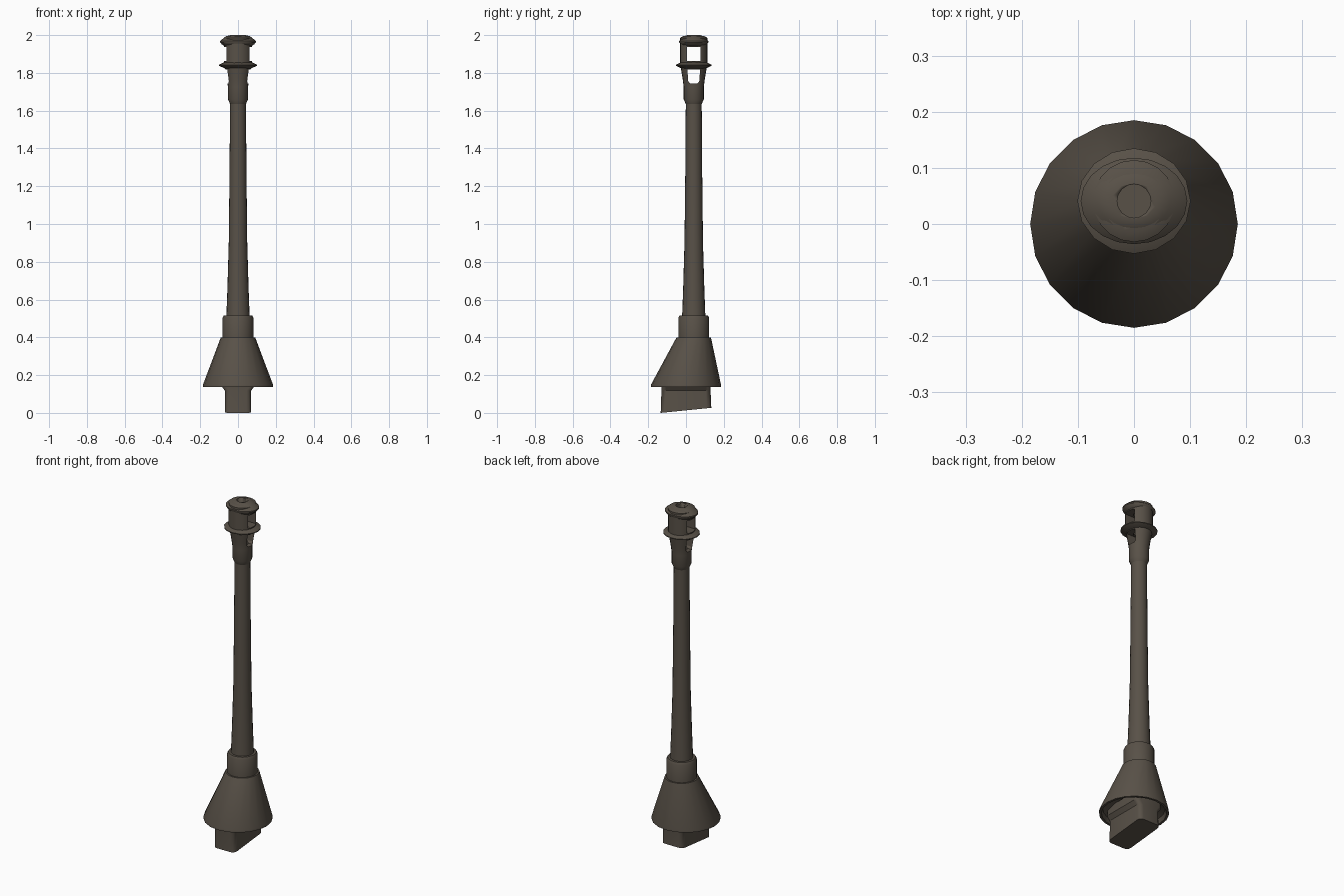
import bpy, bmesh, math

old = bpy.data.objects.get("Cube")
if old:
    bpy.data.objects.remove(old, do_unlink=True)

AXIS = 0.041  # y of the barrel axis

paint = bpy.data.materials.new("dark_brown_grey")
colour = (0.098, 0.082, 0.064, 1)
paint.diffuse_color = colour
paint.use_nodes = True
paint.node_tree.nodes["Principled BSDF"].inputs["Base Color"].default_value = colour


def finish(name, bm, smooth=True):
    bmesh.ops.recalc_face_normals(bm, faces=bm.faces)
    mesh = bpy.data.meshes.new(name)
    bm.to_mesh(mesh)
    bm.free()
    mesh.materials.append(paint)
    ob = bpy.data.objects.new(name, mesh)
    bpy.context.collection.objects.link(ob)
    if smooth:
        bpy.ops.object.select_all(action='DESELECT')
        ob.select_set(True)
        bpy.context.view_layer.objects.active = ob
        bpy.ops.object.shade_smooth_by_angle(angle=math.radians(35))
    return ob


def loft(name, rings, smooth=True):
    """Skin a list of equal-sized point rings and close both ends."""
    bm = bmesh.new()
    loops = [[bm.verts.new(p) for p in ring] for ring in rings]
    n = len(loops[0])
    for a, b in zip(loops, loops[1:]):
        for i in range(n):
            j = (i + 1) % n
            bm.faces.new((a[i], a[j], b[j], b[i]))
    bm.faces.new(loops[0])
    bm.faces.new(loops[-1])
    return finish(name, bm, smooth)


def circle(r, z, cy=AXIS, sides=20, sy=1):
    turn = [2 * math.pi * i / sides for i in range(sides)]
    return [(r * math.cos(t), cy + sy * r * math.sin(t), z) for t in turn]


def lathe(name, profile, sides=20, sy=1):
    return loft(name, [circle(r, z, sides=sides, sy=sy) for r, z in profile])


def cut(ob, cutter):
    cutter.hide_render = True
    cutter.hide_set(True)
    mod = ob.modifiers.new("cut", 'BOOLEAN')
    mod.operation, mod.solver, mod.object = 'DIFFERENCE', 'EXACT', cutter
    bpy.context.view_layer.update()
    done = bpy.data.meshes.new_from_object(
        ob.evaluated_get(bpy.context.evaluated_depsgraph_get()))
    ob.modifiers.clear()
    ob.data = done
    bpy.data.objects.remove(cutter, do_unlink=True)


def side_window(outline):
    """Cutter running through the muzzle from side to side."""
    return loft("window_cutter", [[(x, AXIS + y, z) for y, z in outline]
                                  for x in (-0.2, 0.2)], False)


# Sloped skirt, hollow underneath
loft("skirt", [circle(0.082, 0.20, 0.01), circle(0.165, 0.165, 0),
               circle(0.172, 0.138, 0), circle(0.185, 0.138, 0),
               circle(0.185, 0.15, 0), circle(0.091, 0.40)])

# Collar and tapering barrel
lathe("collar", [(0.082, 0.39), (0.082, 0.503), (0.075, 0.516), (0.06, 0.516)])
lathe("barrel", [(0.062, 0.50), (0.056, 0.66), (0.049, 0.9),
                 (0.045, 1.25), (0.042, 1.65)])

# Muzzle brake: sleeve, flange, chamber and cap
sleeve = lathe("muzzle_sleeve", [(0.042, 1.635), (0.053, 1.66), (0.053, 1.725),
                                 (0.059, 1.77), (0.069, 1.83)])
flange = lathe("muzzle_flange", [(0.066, 1.822), (0.101, 1.838),
                                 (0.101, 1.843), (0.07, 1.858)], 16, 0.93)
chamber = lathe("muzzle_chamber", [(0.073, 1.85), (0.073, 1.985), (0.055, 1.995)])
cap = lathe("muzzle_cap", [(0.066, 1.938), (0.085, 1.95), (0.095, 1.962),
                           (0.095, 1.969), (0.064, 1.994), (0.04, 2.0)], 20, 0.81)

# Side ports
cut(chamber, side_window([(-0.037, 1.862), (0.037, 1.862),
                          (0.037, 1.937), (-0.037, 1.937)]))
cut(sleeve, side_window([(-0.02, 1.744), (0.02, 1.744), (0.029, 1.756),
                         (0.034, 1.819), (-0.034, 1.819), (-0.029, 1.756)]))

# Bore
for part, depth in ((sleeve, 1.72), (flange, 1.8), (chamber, 1.8), (cap, 1.8)):
    cut(part, lathe("bore_cutter", [(0.03, depth), (0.03, 2.1)], 16))


# Rear block with rounded corners and a slanted end
def rounded(hx, hy, r, z, slope=0):
    pts = []
    for k, (sx, sy) in enumerate(((1, 1), (-1, 1), (-1, -1), (1, -1))):
        for step in range(4):
            t = math.pi / 2 * (k + step / 3)
            x = sx * (hx - r) + r * math.cos(t)
            y = sy * (hy - r) + r * math.sin(t)
            pts.append((x, y, z + slope * (y + hy)))
    return pts


loft("rear_block", [rounded(0.07, 0.134, 0.025, 0, 0.1), rounded(0.07, 0.13, 0.025, 0.118),
                    rounded(0.088, 0.13, 0.025, 0.142), rounded(0.088, 0.13, 0.025, 0.19)])
